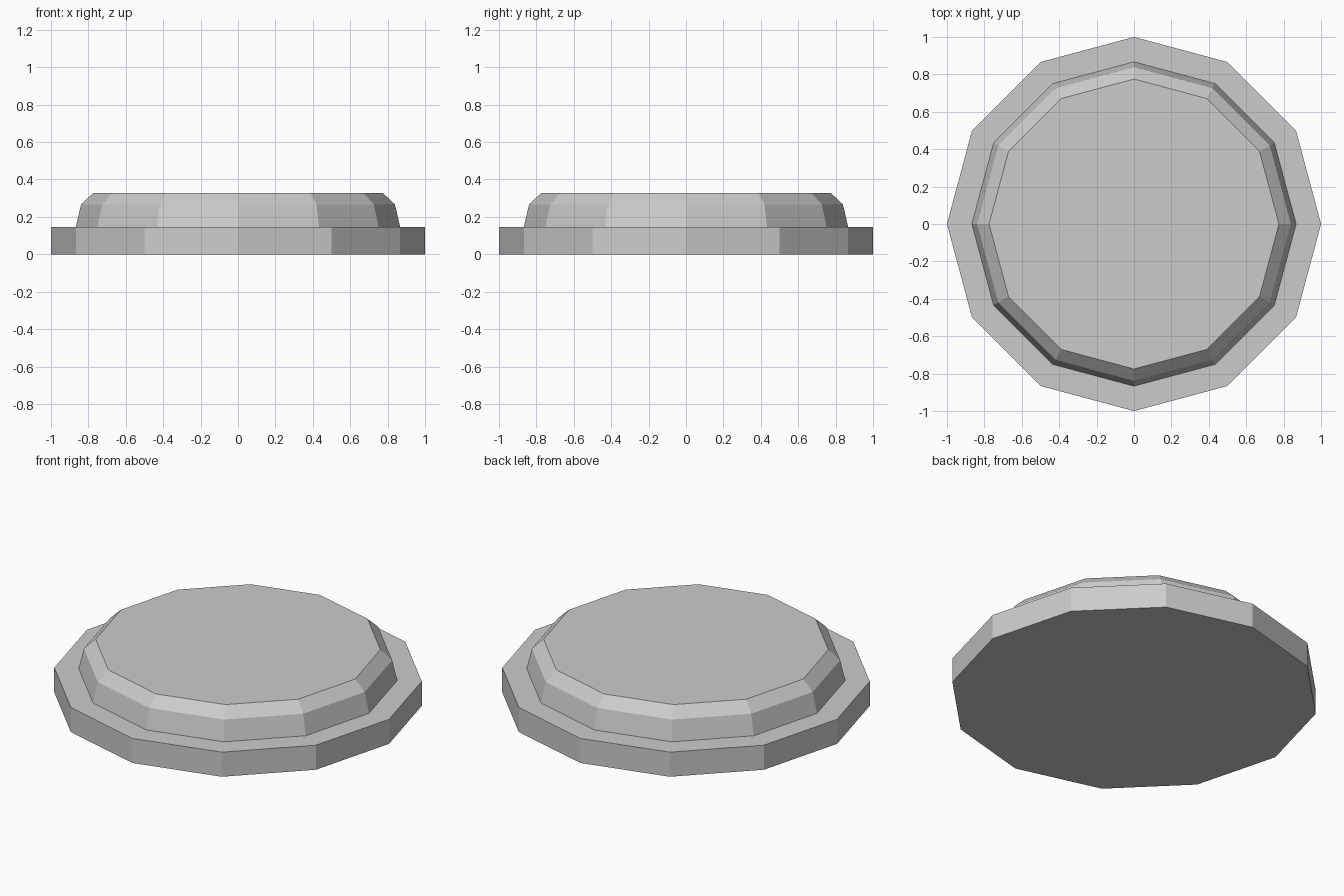
import bpy, bmesh
from math import cos, sin, pi

cube = bpy.data.objects.get("Cube")
if cube:
    bpy.data.objects.remove(cube, do_unlink=True)

SIDES = 12
GREY = (0.6, 0.6, 0.6, 1.0)

grey = bpy.data.materials.new("plain grey")
grey.use_nodes = True
grey.diffuse_color = GREY
grey.node_tree.nodes["Principled BSDF"].inputs["Base Color"].default_value = GREY


def stacked_rings(name, profile):
    """Closed twelve-sided solid from (radius, height) pairs, bottom to top."""
    bm = bmesh.new()
    rings = [[bm.verts.new((r * cos(2 * pi * i / SIDES), r * sin(2 * pi * i / SIDES), z))
              for i in range(SIDES)] for r, z in profile]
    for low, high in zip(rings, rings[1:]):
        for i in range(SIDES):
            j = (i + 1) % SIDES
            bm.faces.new((low[i], low[j], high[j], high[i]))
    bm.faces.new(rings[0][::-1])
    bm.faces.new(rings[-1])
    mesh = bpy.data.meshes.new(name)
    bm.to_mesh(mesh)
    bm.free()
    mesh.materials.append(grey)
    obj = bpy.data.objects.new(name, mesh)
    bpy.context.collection.objects.link(obj)
    return obj


# One solid: flat rim, tapered step and chamfered top
stacked_rings("button_plate", [(1, 0), (1, 0.147), (0.867, 0.147),
                               (0.839, 0.267), (0.775, 0.327)])
